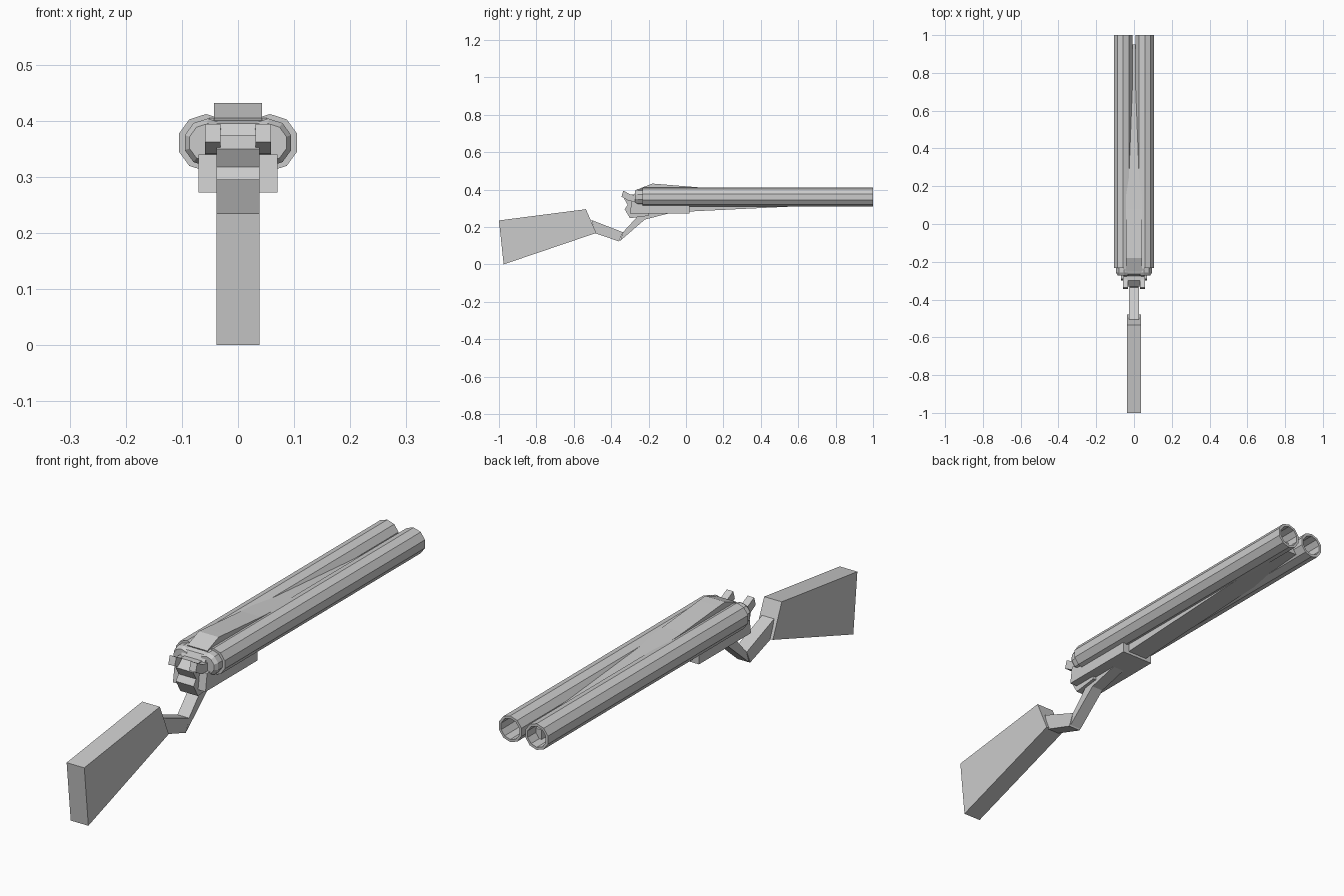
import bpy, bmesh, math

if "Cube" in bpy.data.objects:
    bpy.data.objects.remove(bpy.data.objects["Cube"])


def make_object(name, verts, faces):
    mesh = bpy.data.meshes.new(name)
    mesh.from_pydata(verts, [], faces)
    bm = bmesh.new()
    bm.from_mesh(mesh)
    bmesh.ops.recalc_face_normals(bm, faces=bm.faces)
    bm.to_mesh(mesh)
    bm.free()
    ob = bpy.data.objects.new(name, mesh)
    bpy.context.collection.objects.link(ob)
    return ob


def slab(name, profile, x0, x1):
    """Extrude a side profile of (y, z) points from x0 to x1."""
    n = len(profile)
    verts = [(x, y, z) for x in (x0, x1) for y, z in profile]
    faces = [tuple(range(n)), tuple(range(2 * n - 1, n - 1, -1))]
    faces += [(i, (i + 1) % n, n + (i + 1) % n, n + i) for i in range(n)]
    return make_object(name, verts, faces)


def lathe(name, cx, cz, rings, sides=10):
    """Rings of (radius, y) around an axis along y, closed at both ends."""
    verts = []
    for r, y in rings:
        for k in range(sides):
            a = math.radians(90) + 2 * math.pi * k / sides
            verts.append((cx + r * math.cos(a), y, cz + r * math.sin(a)))
    faces = [tuple(range(sides)),
             tuple(range((len(rings) - 1) * sides, len(rings) * sides))]
    for j in range(len(rings) - 1):
        for k in range(sides):
            k2 = (k + 1) % sides
            faces.append((j * sides + k, j * sides + k2,
                          (j + 1) * sides + k2, (j + 1) * sides + k))
    return make_object(name, verts, faces)


for side, s in (("left", -1), ("right", 1)):
    # hollow ten-sided barrels
    lathe(side + "_barrel", s * 0.057, 0.361,
          [(0.051, -0.232), (0.051, 1.0), (0.041, 1.0), (0.041, -0.2)])
    # rounded breech caps behind the barrels
    lathe(side + "_breech_cap", s * 0.054, 0.361,
          [(0.034, -0.272), (0.043, -0.258), (0.043, -0.225)])
    # hammers
    slab(side + "_hammer",
         [(-0.335, 0.394), (-0.345, 0.362), (-0.31, 0.342),
          (-0.25, 0.335), (-0.25, 0.37), (-0.295, 0.373)],
         s * 0.031, s * 0.059)

# wedge rib between the barrels, showing above and below
slab("barrel_rib_and_forend",
     [(-0.25, 0.405), (-0.18, 0.432), (-0.14, 0.429), (0.08, 0.411), (0.95, 0.365),
      (0.95, 0.328), (0.02, 0.283), (-0.2, 0.283)], -0.043, 0.043)

# receiver: wide plate with a narrower notched core
slab("receiver_plate",
     [(-0.30, 0.272), (0.02, 0.272), (0.02, 0.33), (-0.22, 0.34), (-0.29, 0.34)],
     -0.07, 0.07)
slab("receiver_breech",
     [(-0.235, 0.405), (-0.265, 0.395), (-0.285, 0.36), (-0.28, 0.33),
      (-0.2, 0.33), (-0.2, 0.405)], -0.052, 0.052)
slab("receiver_tail",
     [(-0.30, 0.375), (-0.33, 0.35), (-0.312, 0.318), (-0.328, 0.295),
      (-0.30, 0.247), (-0.2, 0.26), (-0.2, 0.375)], -0.038, 0.038)

# neck, grip and butt stock
slab("neck",
     [(-0.07, 0.278), (-0.22, 0.24), (-0.352, 0.126), (-0.337, 0.172),
      (-0.265, 0.25), (-0.25, 0.29), (-0.1, 0.29)], -0.025, 0.025)
slab("grip",
     [(-0.505, 0.237), (-0.337, 0.172), (-0.358, 0.123), (-0.485, 0.166)],
     -0.026, 0.026)
slab("butt_stock",
     [(-1.0, 0.235), (-0.535, 0.295), (-0.48, 0.168), (-0.975, 0.0)],
     -0.038, 0.038)
